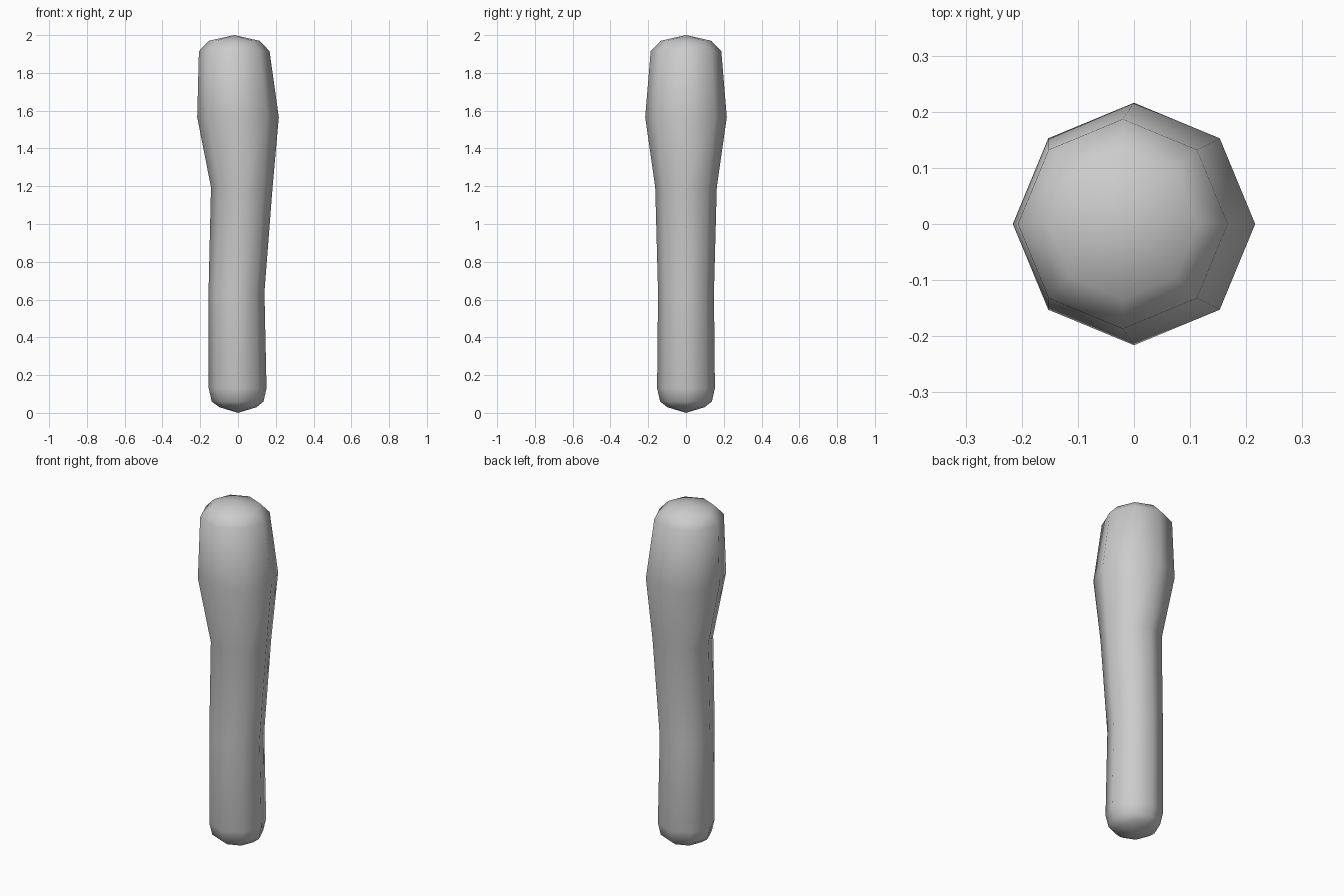
import bpy, bmesh
from math import cos, sin, pi

if "Cube" in bpy.data.objects:
    bpy.data.objects.remove(bpy.data.objects["Cube"])

SIDES = 8
# Ring profile: centre x, radius, height
RINGS = [
    (0.0, 0.098, 0.03), (-0.002, 0.137, 0.06), (-0.002, 0.153, 0.13),
    (-0.008, 0.148, 0.64), (0.02, 0.163, 1.195), (0.0, 0.216, 1.565),
    (-0.02, 0.187, 1.915), (-0.02, 0.134, 1.97),
]

# Bent club body lofted through the rings
bm = bmesh.new()
loops = [[bm.verts.new((cx + r * cos(2 * pi * i / SIDES), r * sin(2 * pi * i / SIDES), z))
          for i in range(SIDES)] for cx, r, z in RINGS]
for a, b in zip(loops, loops[1:]):
    for i in range(SIDES):
        j = (i + 1) % SIDES
        bm.faces.new((a[i], a[j], b[j], b[i]))

# Shallow pointed caps at both ends
bottom = bm.verts.new((0, 0, 0))
top = bm.verts.new((-0.02, 0, 2.0))
for i in range(SIDES):
    j = (i + 1) % SIDES
    bm.faces.new((bottom, loops[0][j], loops[0][i]))
    bm.faces.new((top, loops[-1][i], loops[-1][j]))

bmesh.ops.recalc_face_normals(bm, faces=bm.faces)
for f in bm.faces:
    f.smooth = True
mesh = bpy.data.meshes.new("club_body")
bm.to_mesh(mesh)
bm.free()
bpy.context.collection.objects.link(bpy.data.objects.new("club_body", mesh))
